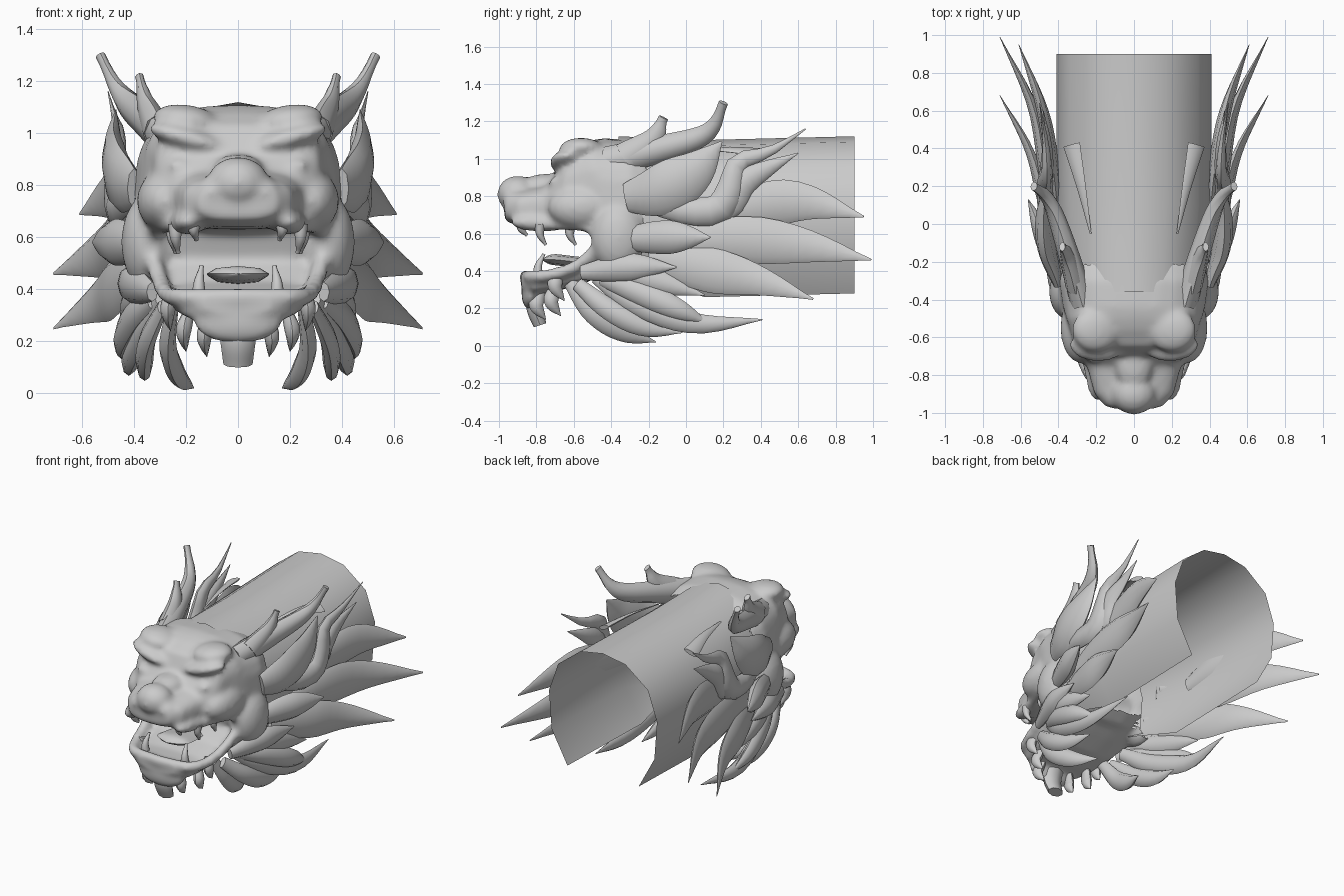
import bpy, bmesh, math
from mathutils import Vector, Matrix

default_cube = bpy.data.objects.get("Cube")
if default_cube:
    bpy.data.objects.remove(default_cube, do_unlink=True)

# One plain material for the whole sculpture
grey = bpy.data.materials.new("plain_grey")
grey.use_nodes = True
grey.diffuse_color = (.6, .6, .6, 1)
for node in grey.node_tree.nodes:
    if node.type == 'BSDF_PRINCIPLED':
        node.inputs["Base Color"].default_value = grey.diffuse_color


def finish(bm, name, mirrored=False, sharp_angle=50, closed=True):
    """Turn a bmesh into a shaded object, optionally mirrored across x."""
    if closed:
        bmesh.ops.recalc_face_normals(bm, faces=bm.faces)
    for face in bm.faces:
        face.smooth = True
    mesh = bpy.data.meshes.new(name)
    bm.to_mesh(mesh)
    bm.free()
    mesh.materials.append(grey)
    mesh.set_sharp_from_angle(angle=math.radians(sharp_angle))
    obj = bpy.data.objects.new(name, mesh)
    bpy.context.collection.objects.link(obj)
    if mirrored:
        mirror = obj.modifiers.new("mirror", 'MIRROR')
        mirror.use_mirror_merge = False
    return obj


def skin(bm, rings, closed=True):
    """Bridge a list of point rings with quads and cap the ends."""
    rows = [[bm.verts.new(point) for point in ring] for ring in rings]
    count = len(rows[0])
    for row, following in zip(rows, rows[1:]):
        for i in range(count if closed else count - 1):
            j = (i + 1) % count
            bm.faces.new((row[i], row[j], following[j], following[i]))
    if closed:
        bm.faces.new(rows[0])
        bm.faces.new(rows[-1])


def rounded(value, power=.7):
    return math.copysign(abs(value) ** power, value)


def loft(bm, stations, sides=28):
    """Rounded box sections along y: (y, half width, bottom, top)."""
    rings = []
    for y, width, bottom, top in stations:
        angles = [math.tau * i / sides for i in range(sides)]
        middle, half = (bottom + top) / 2, (top - bottom) / 2
        rings.append([(width * rounded(math.cos(a)), y,
                       middle + half * rounded(math.sin(a))) for a in angles])
    skin(bm, rings)


def blob(bm, centre, radii, tilt=0):
    """Ellipsoid, repeated on the other side when it is off centre."""
    for side in ((1, -1) if centre[0] else (1,)):
        place = Matrix.Translation((centre[0] * side, centre[1], centre[2]))
        turn = Matrix.Rotation(math.radians(tilt * side), 4, 'Y')
        size = Matrix.Diagonal((*radii, 1))
        bmesh.ops.create_uvsphere(bm, u_segments=20, v_segments=12, radius=1,
                                  matrix=place @ turn @ size)


def spline(points, t):
    """Point on a smooth curve through the given points."""
    pts = [Vector(p) for p in points]
    pts = [pts[0] * 2 - pts[1]] + pts + [pts[-1] * 2 - pts[-2]]
    spans = len(pts) - 3
    i = min(int(t * spans), spans - 1)
    u = t * spans - i
    a, b, c, d = pts[i:i + 4]
    return (b * 2 + (c - a) * u + (a * 2 - b * 5 + c * 4 - d) * u ** 2
            + (b * 3 - a - c * 3 + d) * u ** 3) / 2


def leaf(base=.4, peak=.5, power=1.4):
    """Width profile that swells to its peak, then narrows to a point."""
    def profile(t):
        if t < peak:
            return base + (1 - base) * math.sin(math.pi / 2 * t / peak)
        return max(.04, 1 - ((t - peak) / (1 - peak)) ** power)
    return profile


def taper(t):
    return max(.3, (1 - t) ** .55)


def sweep(bm, path, width, thick, profile, outward=(1, 0, 0), sides=8, steps=14):
    rings = []
    for k in range(steps + 1):
        t = k / steps
        centre = spline(path, t)
        along = (spline(path, min(1, t + .02)) - spline(path, max(0, t - .02))).normalized()
        across = along.cross(Vector(outward)).normalized()
        normal = across.cross(along)
        scale = profile(t)
        ring = []
        for i in range(sides):
            a = math.tau * i / sides
            ring.append(centre + across * (width * scale * math.cos(a))
                        + normal * (thick * scale * math.sin(a)))
        rings.append(ring)
    skin(bm, rings)


def strand(name, path, width, thick=.03, profile=None, outward=(1, 0, 0), mirrored=True):
    bm = bmesh.new()
    sweep(bm, path, width, thick, profile or leaf(), outward)
    return finish(bm, name, mirrored)


# Hollow neck: faceted arch, open underneath and at the back
arch = [(.27, .28), (.39, .5), (.41, .76), (.34, .96), (.17, 1.09), (0, 1.12)]
arch += [(-x, z) for x, z in reversed(arch[:-1])]
bm = bmesh.new()
skin(bm, [[(x * .9, -.36, max(z, .42)) for x, z in arch],
          [(x, .1, z - .02) for x, z in arch],
          [(x, .9, z) for x, z in arch]], closed=False)
finish(bm, "neck_tube", sharp_angle=60, closed=False)

# Head: skull, muzzle and jaw fused into one smooth surface
bm = bmesh.new()
loft(bm, [(-.97, .15, .67, .8), (-.9, .21, .64, .83), (-.75, .25, .63, .86),
          (-.7, .29, .63, .92), (-.65, .32, .63, 1.03), (-.56, .34, .63, 1.08),
          (-.5, .36, .61, 1.1), (-.44, .38, .42, 1.11), (-.3, .4, .43, 1.1),
          (-.2, .37, .5, 1.06)])
loft(bm, [(-.88, .14, .3, .37), (-.82, .22, .27, .38), (-.7, .25, .29, .38),
          (-.55, .29, .33, .43), (-.42, .35, .39, .56), (-.3, .35, .45, .6)])
blob(bm, (0, -.9, .81), (.12, .11, .1))           # nose
blob(bm, (.1, -.9, .77), (.07, .08, .06))         # nostrils
blob(bm, (0, -.74, .86), (.1, .14, .06))          # bridge
blob(bm, (.19, -.64, .98), (.16, .09, .045), -16)  # brows
blob(bm, (.2, -.56, 1.05), (.13, .12, .06), -8)   # forehead ridges
blob(bm, (.22, -.695, .87), (.05, .04, .03), -15)  # eyes
blob(bm, (.28, -.55, .74), (.11, .19, .12))       # upper cheeks
blob(bm, (.34, -.36, .58), (.11, .15, .19))       # jaw hinges
blob(bm, (.19, -.77, .66), (.07, .17, .05))       # upper lips
blob(bm, (0, -.83, .27), (.17, .05, .08))         # chin
for side in (1, -1):
    lip = [(.21, -.84, .65), (.27, -.65, .65), (.32, -.51, .63), (.33, -.47, .54),
           (.3, -.58, .43), (.27, -.72, .38), (.2, -.83, .37), (0, -.86, .37)]
    sweep(bm, [(x * side, y, z) for x, y, z in lip], .035, .035,
          lambda t: 1, outward=(.9 * side, .1, .3), steps=36)
head = finish(bm, "head")
remesh = head.modifiers.new("fuse", 'REMESH')
remesh.mode = 'VOXEL'
remesh.voxel_size = .016
remesh.use_smooth_shade = True
soften = head.modifiers.new("soften", 'SMOOTH')
soften.factor = .5
soften.iterations = 9

# Open the back of the head so that the neck runs into a hollow shell
fused = bpy.data.meshes.new_from_object(head.evaluated_get(bpy.context.evaluated_depsgraph_get()))
head.modifiers.clear()
head.data = fused
bm = bmesh.new()
bm.from_mesh(fused)
hidden = []
for face in bm.faces:
    spot = face.calc_center_median()
    if spot.y > -.34 and face.normal.y > .6 and abs(spot.x) < .37:
        hidden.append(face)
bmesh.ops.delete(bm, geom=hidden, context='FACES')
bm.to_mesh(fused)
bm.free()

# Horns and brow spikes
strand("horn", [(.27, -.42, .98), (.35, -.15, 1.05), (.42, .06, 1.11),
                (.47, .15, 1.18), (.53, .2, 1.3)], .085, .065, taper)
strand("brow_spike", [(.31, -.32, 1), (.35, -.18, 1.1), (.38, -.12, 1.22)],
       .09, .055, taper)
strand("crest_strip", [(.23, -.05, 1.04), (.28, .2, 1.05), (.33, .42, 1.03)],
       .05, .015, lambda t: .1 + .9 * t, outward=(.5, 0, 1))

# Ears and the curling locks behind them
strand("ear", [(.4, -.32, .79), (.46, -.14, .83), (.48, .04, .93), (.47, .19, 1.09)],
       .14, .05, leaf(.55, .45, 1.8))
strand("ear_curl", [(.4, -.2, .76), (.46, 0, .72), (.47, .17, .73), (.47, .24, .85),
                    (.46, .28, .98), (.47, .45, 1.04), (.5, .64, 1.16)],
       .08, .045, leaf(.6, .35))
strand("rear_curl", [(.42, .1, .68), (.45, .24, .74), (.46, .31, .87),
                     (.46, .44, .95), (.48, .6, 1.03)], .07, .035, leaf(.5, .5))

# Mane: broad leaf blades sweeping back from the cheeks
strand("mane_upper", [(.4, .05, .68), (.43, .32, .74), (.49, .62, .77), (.61, .95, .69)],
       .12, .035, leaf(.4, .55))
strand("mane_middle", [(.4, -.15, .53), (.46, .2, .57), (.53, .6, .54), (.71, .99, .46)],
       .125, .035, leaf(.5, .5))
strand("mane_lower", [(.38, -.2, .47), (.47, .1, .41), (.55, .38, .35), (.71, .68, .25)],
       .12, .035, leaf(.5, .4))
strand("cheek_leaf", [(.38, -.34, .57), (.46, -.12, .58), (.56, .13, .58)],
       .09, .05, leaf(.6, .55, 1.7))
strand("jaw_leaf", [(.33, -.56, .39), (.41, -.3, .42), (.46, -.05, .42)],
       .075, .045, leaf(.5, .5))

# Beard locks below the jaw
locks = {
    "beard_long": ([(.3, -.48, .37), (.37, -.27, .23), (.42, .05, .12), (.4, .41, .14)], .065),
    "beard_outer": ([(.33, -.45, .36), (.4, -.28, .3), (.45, -.05, .2), (.43, .12, .12)], .065),
    "beard_upper": ([(.35, -.4, .42), (.41, -.2, .36), (.45, .1, .27)], .07),
    "beard_inner": ([(.25, -.62, .34), (.27, -.5, .18), (.23, -.33, .07), (.17, -.16, .02)], .06),
    "beard_middle": ([(.29, -.58, .33), (.35, -.42, .2), (.36, -.22, .1), (.35, -.02, .07)], .06),
}
for name, (path, width) in locks.items():
    strand(name, path, width, .035, leaf(.6, .5, 1.7))

# Chin tuft and short whiskers
strand("chin_tuft", [(0, -.8, .3), (0, -.81, .2), (0, -.78, .11)], .05, .08,
       lambda t: 1 - .3 * t, mirrored=False)
for name, x, y, top, tip in (("whisker_front", .11, -.78, .29, .14),
                             ("whisker_side", .19, -.7, .31, .16),
                             ("lip_tendril", .25, -.68, .4, .24)):
    strand(name, [(x, y, top), (x + .02, y - .02, (top + tip) / 2), (x + .01, y + .03, tip)],
           .04, .03, leaf(.7, .4, 1.8))

# Teeth and tongue
for name, x, y, root, tip in (("upper_fang", .24, -.78, .65, .54),
                              ("upper_side_tooth", .25, -.62, .64, .54),
                              ("upper_front_tooth", .17, -.88, .66, .59),
                              ("lower_fang", .15, -.79, .36, .49)):
    strand(name, [(x, y, root), (x, y, (root + tip) / 2), (x - .01, y + .03, tip)],
           .03, .03, taper)
strand("tongue", [(0, -.45, .44), (0, -.6, .45), (0, -.7, .46), (0, -.77, .46)],
       .12, .03, leaf(.8, .6, 2.5), outward=(0, 0, 1), mirrored=False)
